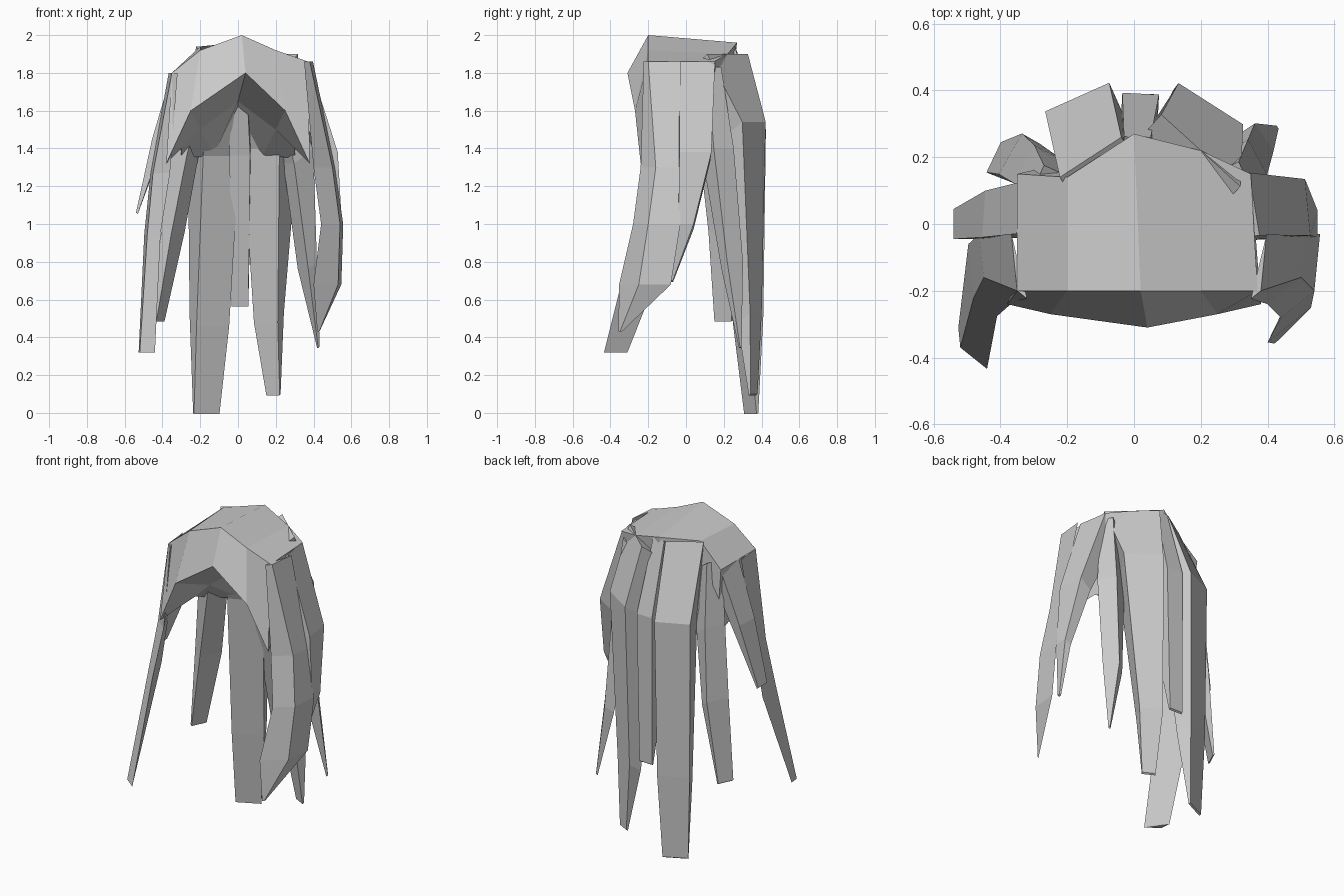
import bpy
import bmesh
from mathutils import Vector

default_cube = bpy.data.objects.get("Cube")
if default_cube:
    bpy.data.objects.remove(default_cube, do_unlink=True)

# Single flat hair colour
hair = bpy.data.materials.new("light_grey_hair")
hair.use_nodes = True
hair_colour = (.6, .6, .6, 1)
hair.diffuse_color = hair_colour
hair.node_tree.nodes["Principled BSDF"].inputs["Base Color"].default_value = hair_colour


def loft(name, sections):
    """Join matching closed cross-sections into one flat-shaded, capped solid."""
    bm = bmesh.new()
    rings = [[bm.verts.new(point) for point in section] for section in sections]
    for ring, following in zip(rings, rings[1:]):
        for i in range(len(ring)):
            bm.faces.new((ring[i - 1], ring[i], following[i], following[i - 1]))
    bm.faces.new(rings[0])
    bm.faces.new(rings[-1])
    bmesh.ops.recalc_face_normals(bm, faces=bm.faces[:])
    mesh = bpy.data.meshes.new(name)
    bm.to_mesh(mesh)
    bm.free()
    mesh.materials.append(hair)
    part = bpy.data.objects.new(name, mesh)
    bpy.context.collection.objects.link(part)


def lock(name, taper, *path):
    """Sweep a four-sided lock down a path of outer points (x, y, z, width).

    Each section faces away from the head's axis, gets thinner towards the tip
    and tucks its inner edge below the crown.
    """
    tip_height = path[-1][2]
    sections = []
    for x, y, z, width in path:
        thickness = min(taper * (z - tip_height) + .01, .2)
        outward = Vector((x, y, 0)).normalized()
        across = Vector((-outward.y, outward.x, 0)) * width / 2
        inward = -outward * thickness - Vector((0, 0, thickness * .7))
        outer = Vector((x, y, z))
        sections.append([outer - across, outer + across,
                         outer + across + inward, outer - across + inward])
    loft(name, sections)


def face_lock(name, side, *ridge):
    """Three-sided lock beside the face, given by its ridge (x, y, z, width, reach).

    Width runs back from the ridge; reach runs forward and in towards the face.
    """
    sections = []
    for x, y, z, width, reach in ridge:
        sections.append([(x - side * reach, y - reach * .8, z), (x, y, z),
                         (x + side * width * .1, y + width, z)])
    loft(name, sections)


def crown_edge(side):
    """Section over the ear: lining back, lining top, fringe, rim, crown back."""
    height = 1.83 + side * .03
    return [(side * .3, .12, 1.35), (side * .3, 0, 1.4), (side * .38, -.24, 1.32),
            (side * .36 + .01, -.2, height), (side * .35, .15, height)]


def crown_quarter(side):
    """Section between the ear and the parting, in the same order."""
    return [(side * .13, .2, 1.36), (side * .2, 0, 1.5), (side * .25, -.27, 1.6),
            (side * .2, -.2, 1.92), (side * .2, .18 + side * .04, 1.92 - side * .02)]


right, left = -1, 1

# Crown with its hollow lining and pointed fringe
parting = [(0, .2, 1.6), (0, 0, 1.65), (.04, -.31, 1.8), (.02, -.2, 2), (0, .27, 1.96)]
loft("crown", [crown_edge(right), crown_quarter(right), parting,
               crown_quarter(left), crown_edge(left)])

# Locks framing the face
face_lock("right_front_lock", right,
          (-.35, -.2, 1.8, .17, .03), (-.45, -.16, 1.27, .13, .09),
          (-.48, -.22, .95, .16, .07), (-.52, -.37, .32, .06, .08))
face_lock("left_front_lock", left,
          (.38, -.2, 1.86, .17, .03), (.5, -.16, 1.3, .13, .1),
          (.54, -.2, 1, .17, .1), (.53, -.25, .68, .17, .13), (.43, -.35, .43, .01, .01))

# Locks over the ears
lock("right_side_lock", .1,
     (-.34, .05, 1.8, .16), (-.45, .03, 1.45, .14), (-.54, 0, 1.06, .09))
lock("left_side_lock", .1,
     (.36, .06, 1.86, .19), (.52, .05, 1.38, .17),
     (.55, 0, 1, .08), (.5, -.08, .7, .02))

# Hanging locks around the back
lock("long_back_lock", .15,
     (-.13, .2, 1.94, .22), (-.17, .38, 1.5, .21),
     (-.17, .37, .52, .19), (-.17, .35, 0, .15))
lock("middle_back_lock", .2,
     (.01, .26, 1.94, .08), (.02, .39, 1.5, .11), (.01, .39, .57, .09))
lock("left_back_lock", .15,
     (.2, .22, 1.9, .32), (.23, .36, 1.54, .23),
     (.18, .37, .53, .14), (.19, .36, .1, .08))
lock("left_pointed_lock", .1,
     (.33, .15, 1.83, .08), (.37, .2, 1.4, .12),
     (.39, .26, .8, .1), (.43, .29, .35, .01))
lock("right_outer_lock", .1,
     (-.29, .13, 1.83, .1), (-.33, .18, 1.45, .13),
     (-.37, .21, 1, .14), (-.42, .2, .49, .1))
